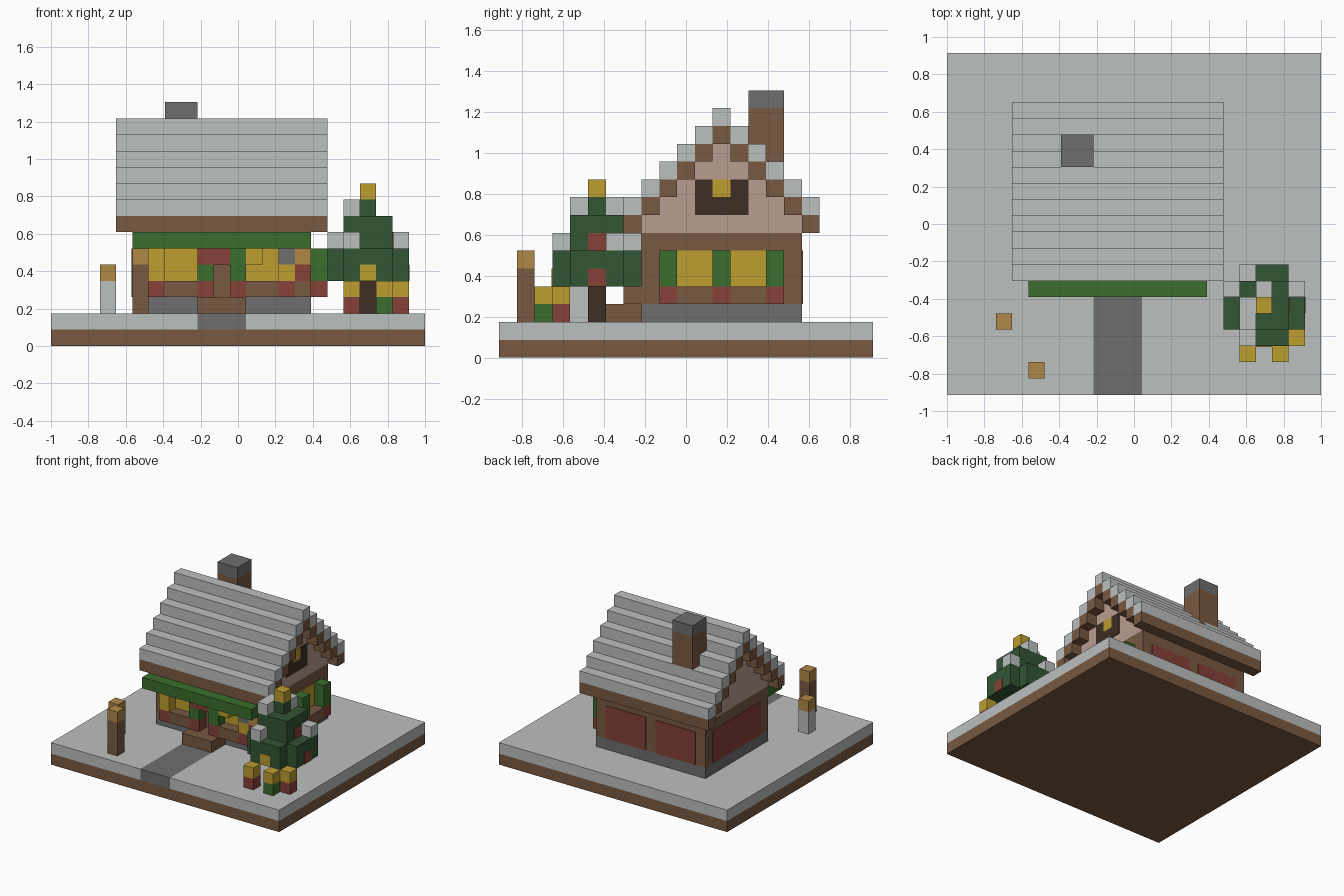
import bpy
import bmesh

cube = bpy.data.objects.get("Cube")
if cube:
    bpy.data.objects.remove(cube, do_unlink=True)

# Grid: every block is a whole number of units; 23 wide, 21 deep
U = 2 / 23
PLATE = 0.06

COLOURS = {
    "snow": (0.50, 0.525, 0.52),
    "wood": (0.19, 0.10, 0.053),
    "gold": (0.51, 0.34, 0.03),
    "leaf_green": (0.042, 0.156, 0.026),
    "fir_green": (0.032, 0.089, 0.034),
    "red": (0.24, 0.053, 0.038),
    "stone": (0.156, 0.156, 0.156),
    "dark_wood": (0.045, 0.026, 0.017),
    "plaster": (0.485, 0.337, 0.283),
    "tan": (0.43, 0.242, 0.061),
}
MATS = {}
for label, rgb in COLOURS.items():
    m = bpy.data.materials.new(label)
    m.use_nodes = True
    m.diffuse_color = (*rgb, 1)
    bsdf = m.node_tree.nodes["Principled BSDF"]
    bsdf.inputs["Base Color"].default_value = (*rgb, 1)
    bsdf.inputs["Roughness"].default_value = 0.9
    MATS[label] = m


def blocks(name, colour, *spans):
    """One object made of boxes, each given as x, y and z ranges in units."""
    bm = bmesh.new()
    for xs, ys, zs in spans:
        made = bmesh.ops.create_cube(bm, size=1)["verts"]
        for v in made:
            v.co = ((xs[v.co.x > 0] - 11.5) * U,
                    (ys[v.co.y > 0] - 10.5) * U,
                    zs[v.co.z > 0] * U)
    mesh = bpy.data.meshes.new(name)
    bm.to_mesh(mesh)
    bm.free()
    mesh.materials.append(MATS[colour])
    ob = bpy.data.objects.new(name, mesh)
    bpy.context.collection.objects.link(ob)
    return ob


def cell(x, y, z, height=1):
    return (x, x + 1), (y, y + 1), (z, z + height)


# Ground and path
blocks("soil", "wood", ((0, 23), (0, 21), (0, 1)))
blocks("snow_ground", "snow",
       ((0, 9), (0, 21), (1, 2)), ((12, 23), (0, 21), (1, 2)),
       ((9, 12), (6, 21), (1, 2)))
blocks("path", "stone", ((9, 12), (0, 6), (1, 2)))

# House body
blocks("foundation", "stone", ((5, 16), (8, 17), (2, 3)))
blocks("walls", "wood", ((5, 16), (8, 17), (3, 7)))
blocks("door_step", "wood", ((9, 12), (6, 8), (2, 3)))
blocks("gables", "plaster",
       *[((5, 16), (8 + n, 17 - n), (7 + n, 8 + n)) for n in range(5)])

# Stepped roof: snow over timber, mirrored about the ridge
rows = [(y, 8 + n) for n in range(5) for y in (7 + n, 17 - n)] + [(12, 13)]
blocks("roof_timber", "wood",
       *[((4, 17), (y, y + 1), (z - 1, z)) for y, z in rows])
blocks("roof_snow", "snow",
       *[((4, 17), (y, y + 1), (z, z + 1)) for y, z in rows])
blocks("chimney", "wood", ((7, 9), (14, 16), (10, 14)))
blocks("chimney_cap", "stone", ((7, 9), (14, 16), (14, 15)))

# Gable window
out = (16, 16 + PLATE)
blocks("gable_window", "dark_wood",
       (out, (11, 14), (8, 9)), (out, (11, 12), (9, 10)), (out, (13, 14), (9, 10)))
blocks("gable_light", "gold", (out, (12, 13), (9, 10)))

# Left side windows, shutters and flower box
blocks("side_windows", "gold", *[(out, (y, y + 2), (4, 6)) for y in (10, 13)])
blocks("side_shutters", "leaf_green", *[cell(16, y, 4, 2) for y in (9, 12, 15)])
blocks("side_box", "wood", *[((16, 17), (y, y + 2), (3, 4)) for y in (10, 13)])
blocks("side_flowers", "red", *[cell(16, y, 3) for y in (9, 12, 15)])

# Red panels on the back and right walls
blocks("back_panels", "red",
       *[((x, x + 4), (17, 17 + PLATE), (3, 6)) for x in (6, 11)])
blocks("side_panel", "red", ((5 - PLATE, 5), (9, 16), (3, 6)))

# Front windows, boxes and hanging decorations
blocks("front_windows", "gold",
       *[((x, x + 2), (8 - PLATE, 8), (4, 6)) for x in (7, 12)])
blocks("front_boxes", "wood",
       ((7, 9), (7, 8), (3, 4)), ((12, 14), (7, 8), (3, 4)), cell(15, 7, 3))
blocks("front_flowers", "red", *[cell(x, 7, 3) for x in (6, 9, 11, 14)])
blocks("front_shutters", "leaf_green", cell(9, 7, 4), cell(11, 7, 4, 2))
blocks("front_red_trim", "red", cell(9, 7, 5), cell(10, 7, 5), cell(15, 7, 4))
blocks("front_gold_lights", "gold", cell(6, 7, 4, 2), cell(12, 7, 5), cell(14, 7, 4))
blocks("front_bell", "stone", cell(14, 7, 5))
blocks("front_lantern", "tan", cell(15, 7, 5))
blocks("eave_garland", "leaf_green", ((5, 16), (6, 8), (6, 7)))

# Lamp posts
blocks("near_post", "wood", cell(5, 1, 2, 3))
blocks("near_lamp", "tan", cell(5, 1, 5))
blocks("far_post", "snow", cell(3, 4, 2, 2))
blocks("far_lamp", "tan", cell(3, 4, 4))

# Fir tree
blocks("tree_trunk", "dark_wood", cell(19, 5, 2, 2))
blocks("tree_foliage", "fir_green",
       ((17, 22), (4, 7), (4, 6)), ((18, 21), (3, 4), (4, 6)),
       ((18, 21), (7, 8), (4, 6)), ((18, 21), (4, 7), (6, 8)), cell(19, 5, 8))
blocks("tree_snow", "snow",
       *[cell(x, y, 6) for x, y in ((18, 7), (17, 6), (21, 6), (18, 3))],
       *[cell(x, y, 8) for x, y in ((18, 5), (19, 6), (18, 4))])
blocks("tree_star", "gold", cell(19, 5, 9))
blocks("tree_gold_bauble", "gold", ((19, 20), (3 - PLATE, 3), (4, 5)))
blocks("tree_red_baubles", "red",
       ((22, 22 + PLATE), (5, 6), (4, 5)), ((21, 21 + PLATE), (5, 6), (6, 7)))

# Gifts under the tree
for n, (x, y, colour) in enumerate(((18, 2, "red"), (20, 2, "leaf_green"), (21, 3, "red"))):
    blocks(f"gift_{n + 1}", colour, cell(x, y, 2))
    blocks(f"gift_bow_{n + 1}", "gold", cell(x, y, 3))
